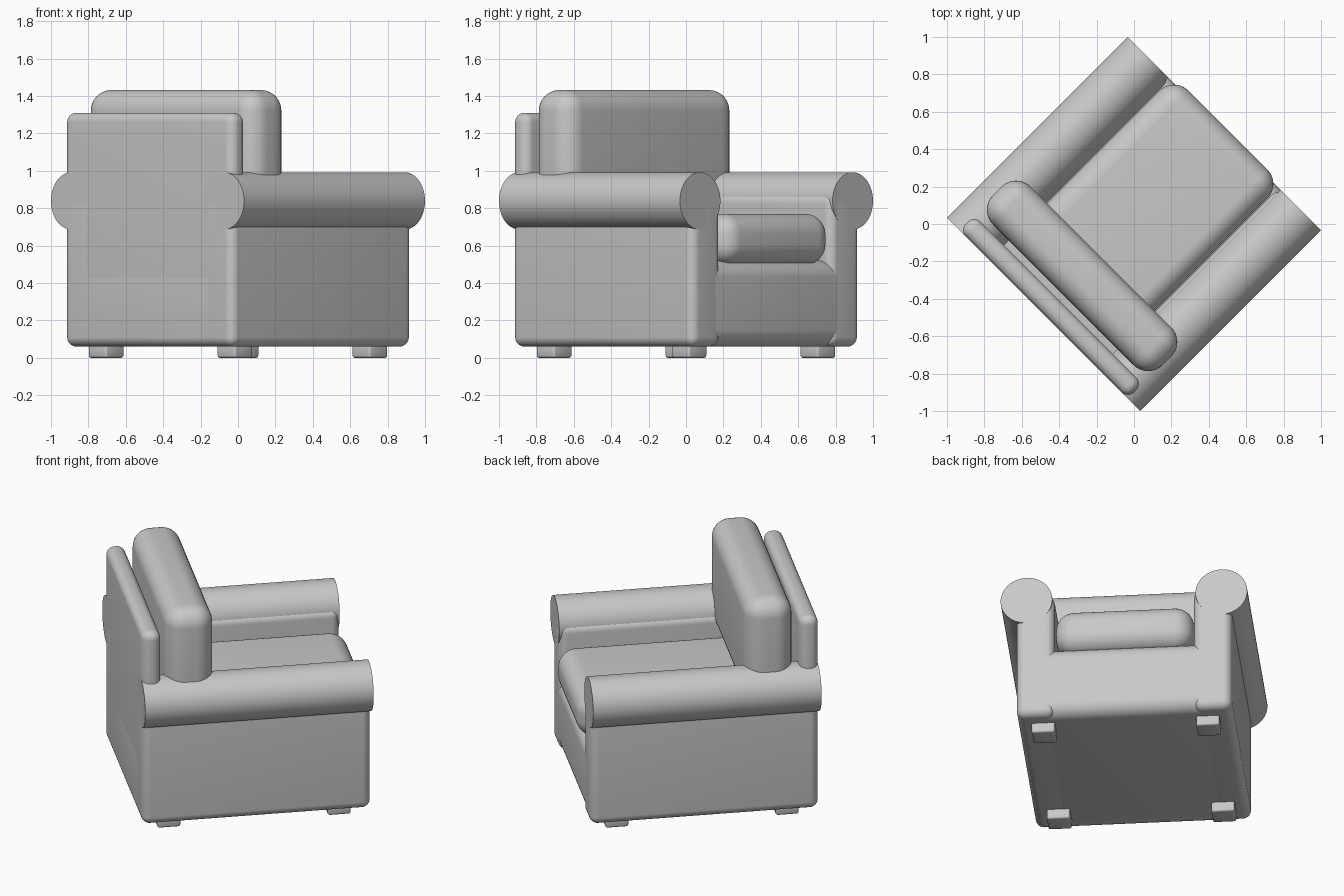
import bpy
import bmesh
import math
from mathutils import Matrix

cube = bpy.data.objects.get("Cube")
if cube:
    bpy.data.objects.remove(cube, do_unlink=True)

TURN = math.radians(-45)   # the chair stands diagonally
DEPTH = 0.684              # half depth shared by arms, base and back

fabric = bpy.data.materials.new("grey_fabric")
fabric.use_nodes = True
fabric.diffuse_color = (0.58, 0.58, 0.58, 1)
fabric.node_tree.nodes["Principled BSDF"].inputs["Base Color"].default_value = (0.58, 0.58, 0.58, 1)


def finish(name, bm):
    mesh = bpy.data.meshes.new(name)
    bm.to_mesh(mesh)
    bm.free()
    mesh.materials.append(fabric)
    obj = bpy.data.objects.new(name, mesh)
    obj.rotation_euler.z = TURN
    bpy.context.collection.objects.link(obj)
    bpy.ops.object.select_all(action='DESELECT')
    obj.select_set(True)
    bpy.context.view_layer.objects.active = obj
    bpy.ops.object.shade_smooth_by_angle(angle=math.radians(35))
    return obj


def rounded_box(name, xs, ys, zs, radius, segments=8):
    """Box between the given limits with all edges rounded."""
    bm = bmesh.new()
    bmesh.ops.create_cube(bm, size=1)
    for v in bm.verts:
        v.co = [lim[0] if c < 0 else lim[1] for c, lim in zip(v.co, (xs, ys, zs))]
    bmesh.ops.bevel(bm, geom=bm.edges[:], offset=radius, segments=segments,
                    profile=0.5, affect='EDGES')
    return finish(name, bm)


def arm_roll(name, x, z, radius):
    """Flat-ended cylinder running front to back."""
    bm = bmesh.new()
    bmesh.ops.create_cone(bm, cap_ends=True, segments=64, radius1=radius,
                          radius2=radius, depth=DEPTH * 2)
    bmesh.ops.transform(bm, verts=bm.verts[:], matrix=Matrix.Translation((x, 0, z))
                        @ Matrix.Rotation(math.pi / 2, 4, 'X'))
    return finish(name, bm)


# Arms and feet, mirrored across the chair
for side, label in ((-1, "back_side"), (1, "front_side")):
    panel = sorted((side * 0.412, side * 0.637))
    rounded_box("arm_panel_" + label, panel, (-DEPTH, DEPTH), (0.06, 0.875), 0.05)
    arm_roll("arm_roll_" + label, side * 0.577, 0.839, 0.153)
    for end, place in ((-1, "rear"), (1, "fore")):
        x, y, h = side * 0.487, end * 0.51, 0.069
        rounded_box("foot_%s_%s" % (place, label), (x - h, x + h), (y - h, y + h),
                    (0, 0.08), 0.012, 3)

# Base and backrest
rounded_box("seat_base", (-0.55, 0.55), (-DEPTH, DEPTH), (0.06, 0.52), 0.09)
rounded_box("backrest", (-0.637, 0.637), (-DEPTH, -0.571), (0.06, 1.31), 0.05)

# Loose cushions
rounded_box("seat_cushion", (-0.408, 0.408), (-0.5, 0.71), (0.497, 0.77), 0.11, 10)
rounded_box("back_cushion", (-0.642, 0.642), (-0.535, -0.25), (0.75, 1.432), 0.11, 10)
